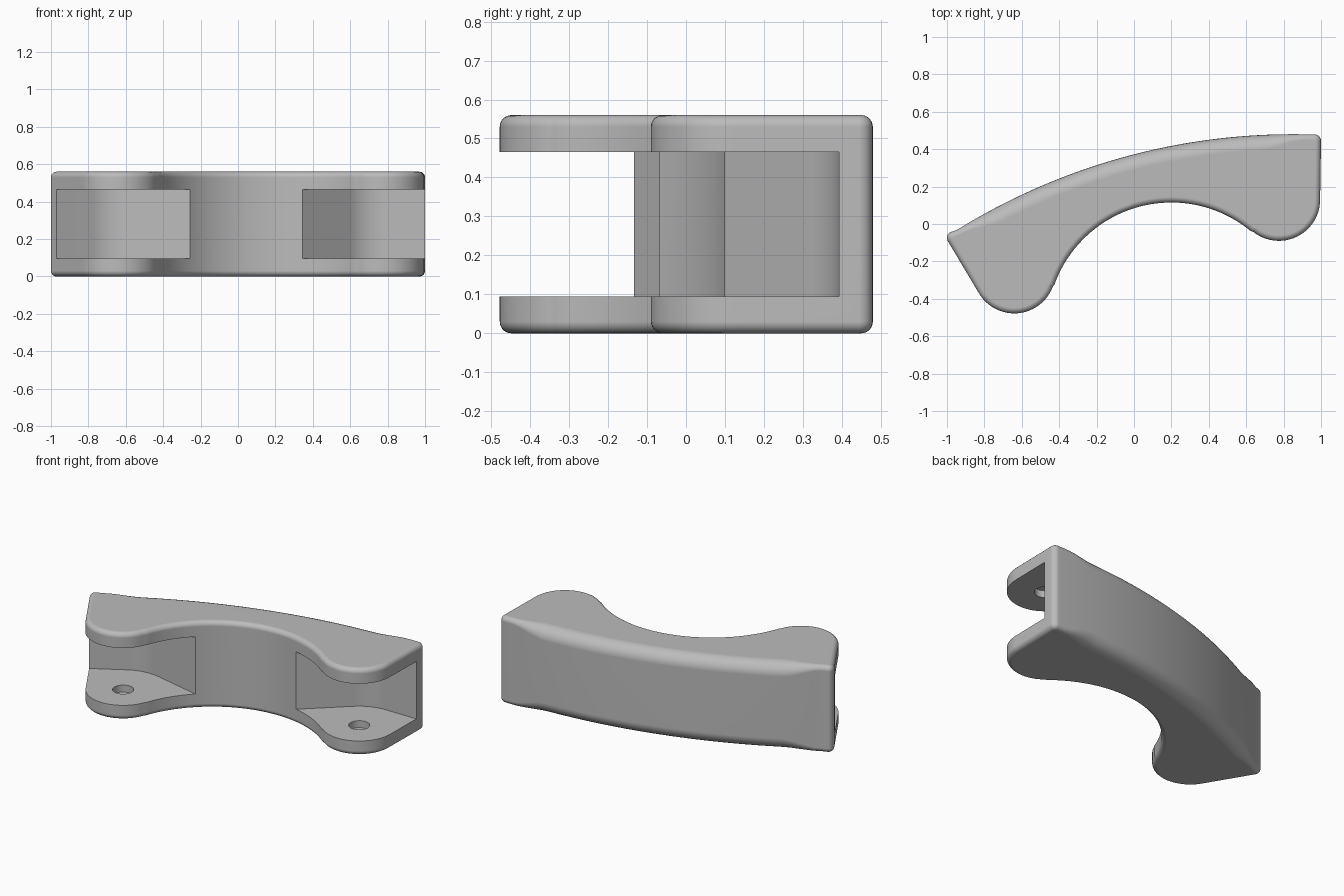
import bpy, bmesh
from math import radians, cos, sin, pi, degrees, atan2, acos, hypot
from mathutils import Vector

cube = bpy.data.objects.get("Cube")
if cube:
    bpy.data.objects.remove(cube, do_unlink=True)

HEIGHT, PLATE = 0.56, 0.095
EDGE, BACK_EDGE = 0.03, 0.08
LEFT_PIVOT, RIGHT_PIVOT = Vector((-0.64, -0.258)), Vector((0.775, 0.13))
LOBE = 0.22

grey = bpy.data.materials.new("plain grey")
grey.use_nodes = True
grey.diffuse_color = (0.5, 0.5, 0.5, 1)
grey.node_tree.nodes["Principled BSDF"].inputs["Base Color"].default_value = (0.5, 0.5, 0.5, 1)


def polar(a):
    return Vector((cos(radians(a)), sin(radians(a))))


def arc(center, radius, start, end, steps):
    """Points and radial directions along an arc."""
    dirs = [polar(start + (end - start) * i / steps) for i in range(steps + 1)]
    return [(Vector(center) + d * radius, d) for d in dirs]


def loft(name, rings):
    """Solid from stacked closed rings of 3D points."""
    bm = bmesh.new()
    rows = [[bm.verts.new(p) for p in ring] for ring in rings]
    n = len(rows[0])
    for low, high in zip(rows, rows[1:]):
        for i in range(n):
            j = (i + 1) % n
            bm.faces.new((low[i], low[j], high[j], high[i]))
    bm.faces.new(rows[0][::-1])
    bm.faces.new(rows[-1])
    bmesh.ops.recalc_face_normals(bm, faces=bm.faces)
    mesh = bpy.data.meshes.new(name)
    bm.to_mesh(mesh)
    bm.free()
    mesh.materials.append(grey)
    obj = bpy.data.objects.new(name, mesh)
    bpy.context.collection.objects.link(obj)
    return obj


def prism(name, points, z0, z1):
    return loft(name, [[(p[0], p[1], z) for p in points] for z in (z0, z1)])


# Outline, counterclockwise: end corners, back curve, lobes and hand opening
outline = []


def add(points, flip=1, back=False):
    last = len(points) - 1
    for i, (p, d) in enumerate(points):
        ramp = min(1, min(i, last - i) / 6) if back else 0
        ramp = ramp * ramp * (3 - 2 * ramp)
        outline.append((p, d * flip, EDGE + (BACK_EDGE - EDGE) * ramp))


add(arc((0.965, 0.444), 0.035, 0, 88, 6))
add(arc((0.85, -2.93), 3.41, 88.9, 121.8, 48), back=True)
add(arc((-0.965, -0.074), 0.035, 123, 209, 6))
add(arc(LEFT_PIVOT, LOBE, 210, 340, 24))
add(arc((0.2, -0.55), 0.665, 160.5, 50.5, 40), flip=-1)
add(arc(RIGHT_PIVOT, LOBE, 231, 360, 24))

# Handle body with rounded upper and lower rims
STEPS = 7
rim = [pi / 2 * i / STEPS for i in range(STEPS + 1)]


def ring(a, top):
    points = []
    for p, d, r in outline:
        q = p - d * r * (1 - sin(a))
        z = r * (1 - cos(a))
        points.append((q.x, q.y, HEIGHT - z if top else z))
    return points


handle = loft("handle_body", [ring(a, False) for a in rim] + [ring(a, True) for a in rim[::-1]])


# Pocket around each pivot: straight run from the end, round back, straight run inward
def pocket(name, pivot, radius, start, mouth, turn, outer):
    to_mouth = Vector(mouth) - pivot
    mouth_angle = degrees(atan2(to_mouth.y, to_mouth.x)) % 360
    spread = degrees(acos(radius / hypot(*to_mouth)))
    curve = [p for p, d in arc(pivot, radius, start, mouth_angle + turn * spread, 12)]
    run_out = curve[0] + polar(start + turn * 90) * -0.5 * -1
    if (run_out - pivot).dot(Vector((outer, 0))) < 0:
        run_out = curve[0] * 2 - run_out
    tip = Vector(mouth) + (Vector(mouth) - curve[-1]).normalized() * 0.08
    points = [run_out] + curve + [tip, (tip.x, -0.7), (run_out.x, -0.7)]
    return prism(name, points, PLATE, HEIGHT - PLATE)


cutters = [
    pocket("left_pocket_cutter", LEFT_PIVOT, 0.273, 120, (-0.255, -0.068), 1, -1),
    pocket("right_pocket_cutter", RIGHT_PIVOT, 0.263, 90, (0.345, 0.098), -1, 1),
]

# Blind pin sockets in the inner faces of both plates
for side, pivot in (("left", LEFT_PIVOT), ("right", RIGHT_PIVOT)):
    circle = [p for p, d in arc(pivot, 0.062, 0, 348.75, 31)]
    cutters.append(prism(side + "_pin_cutter", circle, 0.05, HEIGHT - 0.05))

bpy.ops.object.select_all(action="DESELECT")
handle.select_set(True)
bpy.context.view_layer.objects.active = handle
for cutter in cutters:
    cutter.hide_render = True
    cut = handle.modifiers.new("cut", "BOOLEAN")
    cut.operation = "DIFFERENCE"
    cut.solver = "EXACT"
    cut.object = cutter
    bpy.ops.object.modifier_apply(modifier=cut.name)
    bpy.data.objects.remove(cutter, do_unlink=True)

# Smooth rims with crisp pocket edges
bpy.ops.object.shade_smooth_by_angle(angle=radians(30))
weighted = handle.modifiers.new("flat_faces", "WEIGHTED_NORMAL")
weighted.keep_sharp = True
